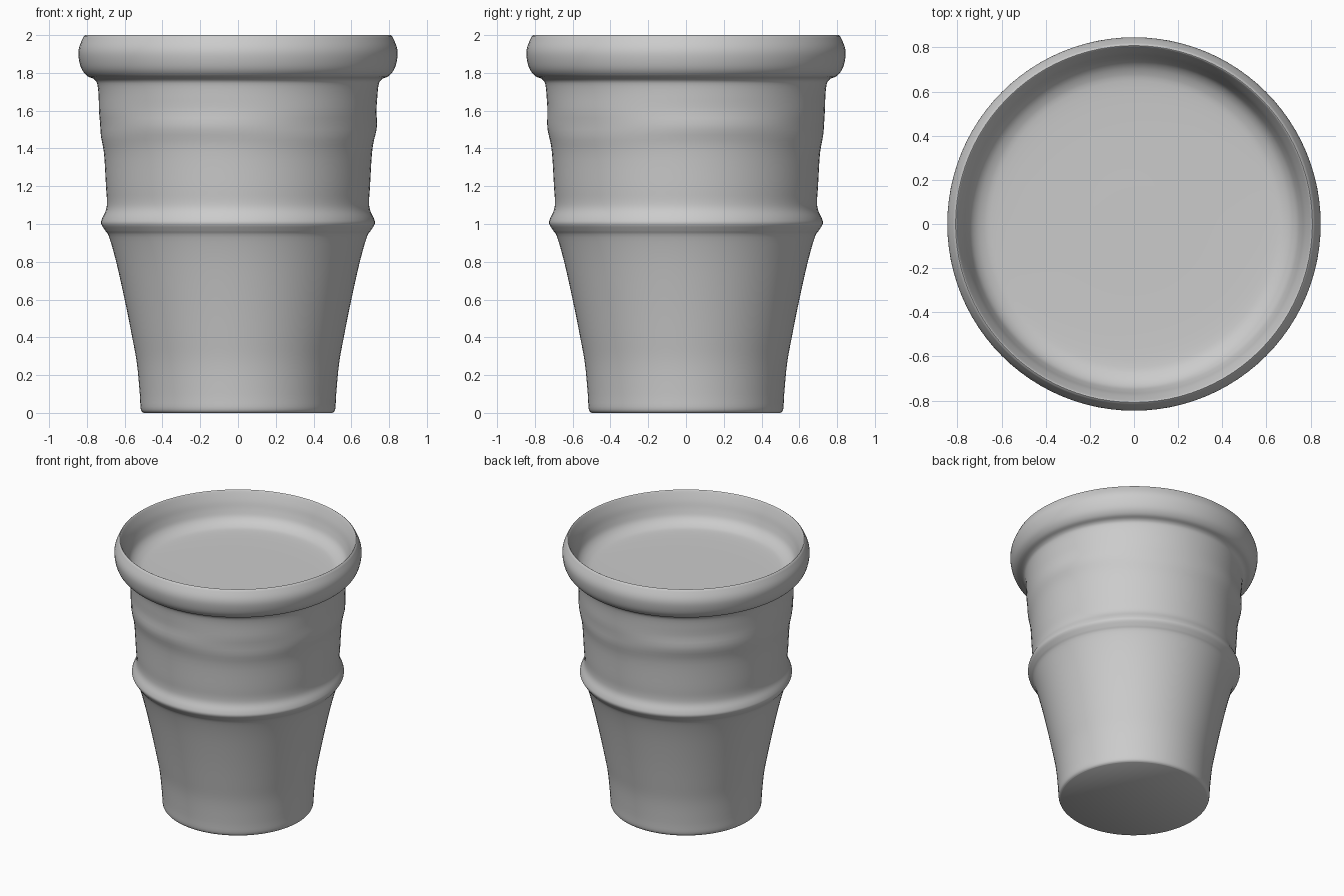
import bpy, bmesh, math
from mathutils import Vector

if "Cube" in bpy.data.objects:
    bpy.data.objects.remove(bpy.data.objects["Cube"])

SEGS = 96


def smooth_profile(pts, steps=4):
    """Catmull-Rom interpolation through (radius, z) points."""
    p = [Vector(q) for q in pts]
    p = [p[0]] + p + [p[-1]]
    out = []
    for i in range(1, len(p) - 2):
        a, b, c, d = p[i - 1:i + 3]
        for s in range(steps):
            t = s / steps
            out.append(0.5 * (2 * b + (c - a) * t + (2 * a - 5 * b + 4 * c - d) * t * t
                              + (3 * b - a - 3 * c + d) * t ** 3))
    return out + [p[-1]]


def ripple(a, z):
    """Faint hand-made dents in the upper wall."""
    return 0.004 * math.sin(3 * a + 1) * math.sin(30 * z) * math.exp(-((z - 1.53) / 0.1) ** 2)


def lathe(name, profile):
    """Spin a profile round z, closing both ends with a centre point."""
    bm = bmesh.new()
    rings = []
    for r, z in profile:
        ring = []
        for k in range(SEGS):
            a = 2 * math.pi * k / SEGS
            rr = r + (ripple(a, z) if r > 0.7 else 0)
            ring.append(bm.verts.new((rr * math.cos(a), rr * math.sin(a), z)))
        rings.append(ring)
    bottom = bm.verts.new((0, 0, profile[0][1]))
    top = bm.verts.new((0, 0, profile[-1][1]))
    for k in range(SEGS):
        n = (k + 1) % SEGS
        bm.faces.new((bottom, rings[0][n], rings[0][k]))
        bm.faces.new((top, rings[-1][k], rings[-1][n]))
        for lo, hi in zip(rings, rings[1:]):
            bm.faces.new((lo[k], lo[n], hi[n], hi[k]))
    me = bpy.data.meshes.new(name)
    bm.to_mesh(me)
    bm.free()
    ob = bpy.data.objects.new(name, me)
    bpy.context.collection.objects.link(ob)
    bpy.context.view_layer.objects.active = ob
    ob.select_set(True)
    bpy.ops.object.shade_smooth_by_angle(angle=math.radians(50))
    return ob


# Outer wall: foot, taper, middle band, upper wall, rolled rim
outer = smooth_profile([
    (0.50, 0.0), (0.515, 0.02), (0.52, 0.1), (0.535, 0.26), (0.56, 0.4), (0.60, 0.6),
    (0.645, 0.8), (0.682, 0.93), (0.703, 0.965), (0.724, 1.0), (0.719, 1.03), (0.699, 1.075),
    (0.694, 1.12), (0.699, 1.2), (0.71, 1.38), (0.731, 1.5), (0.735, 1.62), (0.743, 1.73),
    (0.76, 1.765), (0.80, 1.785), (0.83, 1.825), (0.845, 1.89), (0.84, 1.94), (0.815, 1.995)])

# Shallow hollow inside the rim with a soft edge to its floor
inner = smooth_profile([
    (0.808, 2.0), (0.80, 1.99), (0.775, 1.93), (0.757, 1.87), (0.735, 1.82), (0.69, 1.785),
    (0.62, 1.77), (0.4, 1.765), (0.15, 1.765)])

lathe("flower_pot", outer + inner)
